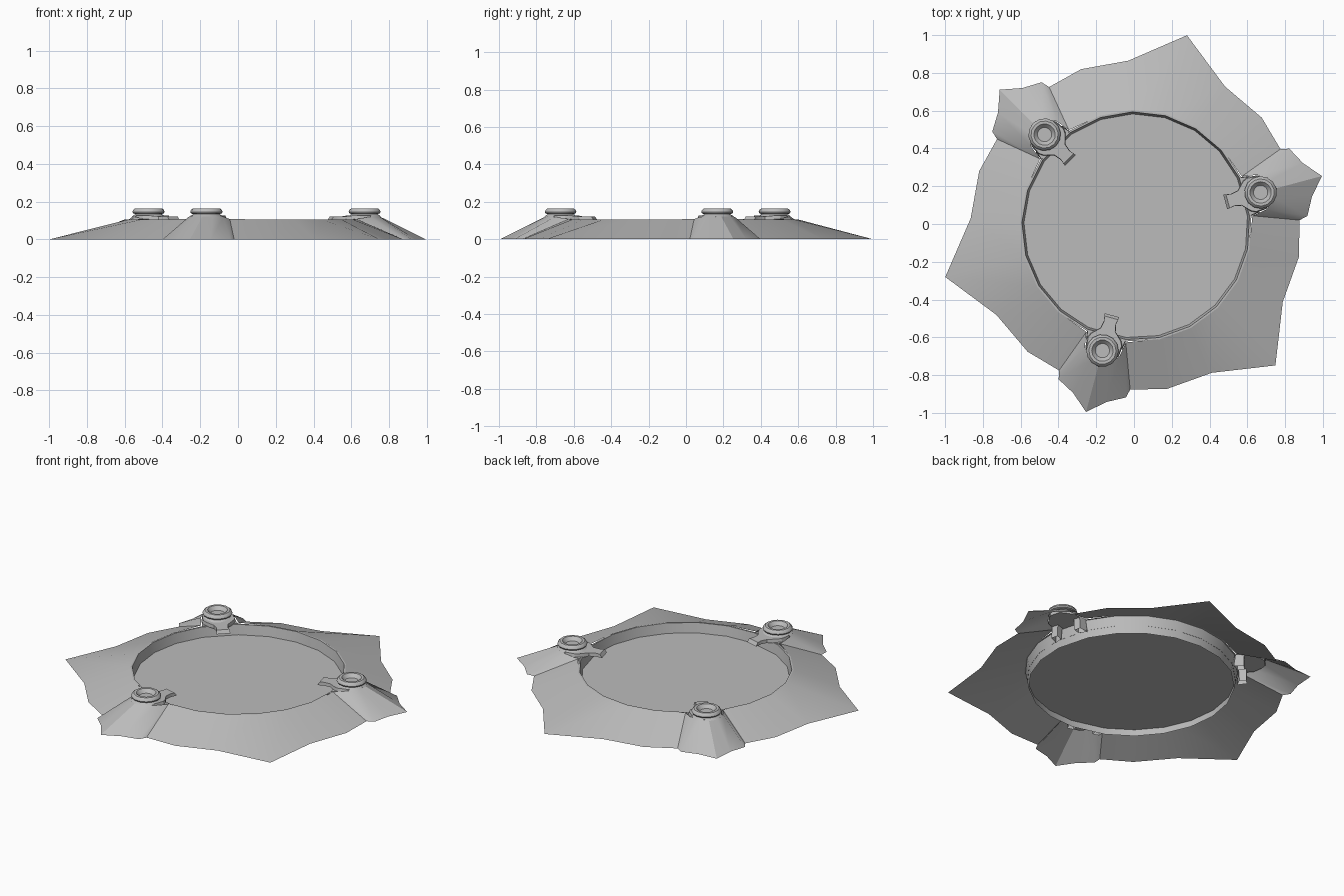
import bpy, bmesh, math
from mathutils import Vector

if "Cube" in bpy.data.objects:
    bpy.data.objects.remove(bpy.data.objects["Cube"])

CX, CY = 0.01, -0.01            # centre of the three-fold pattern
POSTS = [15, 135, 255]          # post directions in degrees

grey = bpy.data.materials.new("plain_grey")
grey.diffuse_color = (0.5, 0.5, 0.5, 1)
grey.use_nodes = True
grey.node_tree.nodes["Principled BSDF"].inputs["Base Color"].default_value = grey.diffuse_color


def polar(r, deg, z):
    a = math.radians(deg)
    return Vector((CX + r * math.cos(a), CY + r * math.sin(a), z))


def local(r, t, z, deg):
    """Point at radius r and sideways offset t from a post direction."""
    a = math.radians(deg)
    return Vector((CX + r * math.cos(a) - t * math.sin(a),
                   CY + r * math.sin(a) + t * math.cos(a), z))


def finish(name, bm, angle, recalc=True):
    if recalc:
        bmesh.ops.recalc_face_normals(bm, faces=bm.faces)
    me = bpy.data.meshes.new(name)
    bm.to_mesh(me)
    bm.free()
    me.materials.append(grey)
    ob = bpy.data.objects.new(name, me)
    bpy.context.collection.objects.link(ob)
    bpy.ops.object.select_all(action='DESELECT')
    ob.select_set(True)
    bpy.context.view_layer.objects.active = ob
    bpy.ops.object.shade_smooth_by_angle(angle=math.radians(angle))
    return ob


def bridge(bm, a, b):
    n = len(a)
    for i in range(n):
        j = (i + 1) % n
        bm.faces.new((a[i], a[j], b[j], b[i]))


def around(half):
    """Repeat a half sector (first item on the post axis, last midway)."""
    out = []
    for p in POSTS:
        out += [(p, -1, h) for h in reversed(half[1:-1])]
        out += [(p, 1, h) for h in half]
    return out


# ragged sloping skirt: outline (radius, angle) and matching upper edge (r, t, z)
outline = [(1.02, 0), (.945, 5.6), (.91, 11.7), (.867, 13), (.879, 25.7),
           (.876, 42.4), (1.045, 60)]
upper = [(.765, 0, .122), (.75, .05, .122), (.69, .095, .12), (.61, .108, .108)]
for d in (26.7, 43.3, 60):
    a = math.radians(d)
    upper.append((.612 * math.cos(a), .612 * math.sin(a), .105))
bm = bmesh.new()
low = [bm.verts.new(polar(r, p + s * d, 0)) for p, s, (r, d) in around(outline)]
top = [bm.verts.new(local(r, s * t, z, p)) for p, s, (r, t, z) in around(upper)]
bridge(bm, low, top)
finish("skirt", bm, 32, recalc=False)

# slightly tapered inner wall with a narrow flat rim
angles = [p + d for p in POSTS for d in (-43.3, -26.7, -10, 10, 26.7, 43.3, 60)]
bm = bmesh.new()
rings = [[bm.verts.new(polar(r, d, z)) for d in angles]
         for r, z in ((.614, .105), (.604, .105), (.594, .05), (.585, 0))]
for a, b in zip(rings, rings[1:]):
    bridge(bm, a, b)
finish("inner_wall", bm, 25, recalc=False)

# flat floor disc
bm = bmesh.new()
bm.faces.new([bm.verts.new(polar(.594, d, .045)) for d in angles])
finish("floor_disc", bm, 30, recalc=False)

# post parts: bracket plate with an arm reaching inwards, and a cupped post
plate = [(.49, .04), (.53, .034), (.57, .042), (.61, .085), (.635, .097),
         (.69, .092), (.74, .055), (.76, .03)]
cup = [(.088, .122), (.07, .134), (.082, .138), (.086, .146), (.081, .157),
       (.072, .164), (.057, .164), (.038, .143)]
SEG = 14
for i, p in enumerate(POSTS, 1):
    bm = bmesh.new()
    pts = plate + [(r, -t) for r, t in reversed(plate)]
    lower = [bm.verts.new(local(r, t, .102, p)) for r, t in pts]
    raised = [bm.verts.new(local(r + (.014 if r < .5 else 0), t * .94,
                                 .127 if r > .6 else .122, p)) for r, t in pts]
    bridge(bm, lower, raised)
    bm.faces.new(raised)
    bm.faces.new(lower[::-1])
    # legs dropping from the plate against the inner wall
    for s in (-1, 1):
        foot = [bm.verts.new(local(r, s * t, .03, p))
                for r, t in ((.592, .108), (.61, .06), (.65, .06), (.65, .1))]
        head = [bm.verts.new(local(r, s * t, .108, p))
                for r, t in ((.602, .104), (.605, .055), (.65, .055), (.65, .095))]
        bridge(bm, foot, head)
        bm.faces.new(head)
    finish(f"bracket_{i}", bm, 25)

    bm = bmesh.new()
    rings = []
    for r, z in cup:
        rings.append([bm.verts.new(local(.684 + r * math.cos(k * math.tau / SEG),
                                         r * math.sin(k * math.tau / SEG), z, p))
                      for k in range(SEG)])
    for a, b in zip(rings, rings[1:]):
        bridge(bm, a, b)
    bm.faces.new(rings[-1])
    finish(f"cup_post_{i}", bm, 30, recalc=False)
